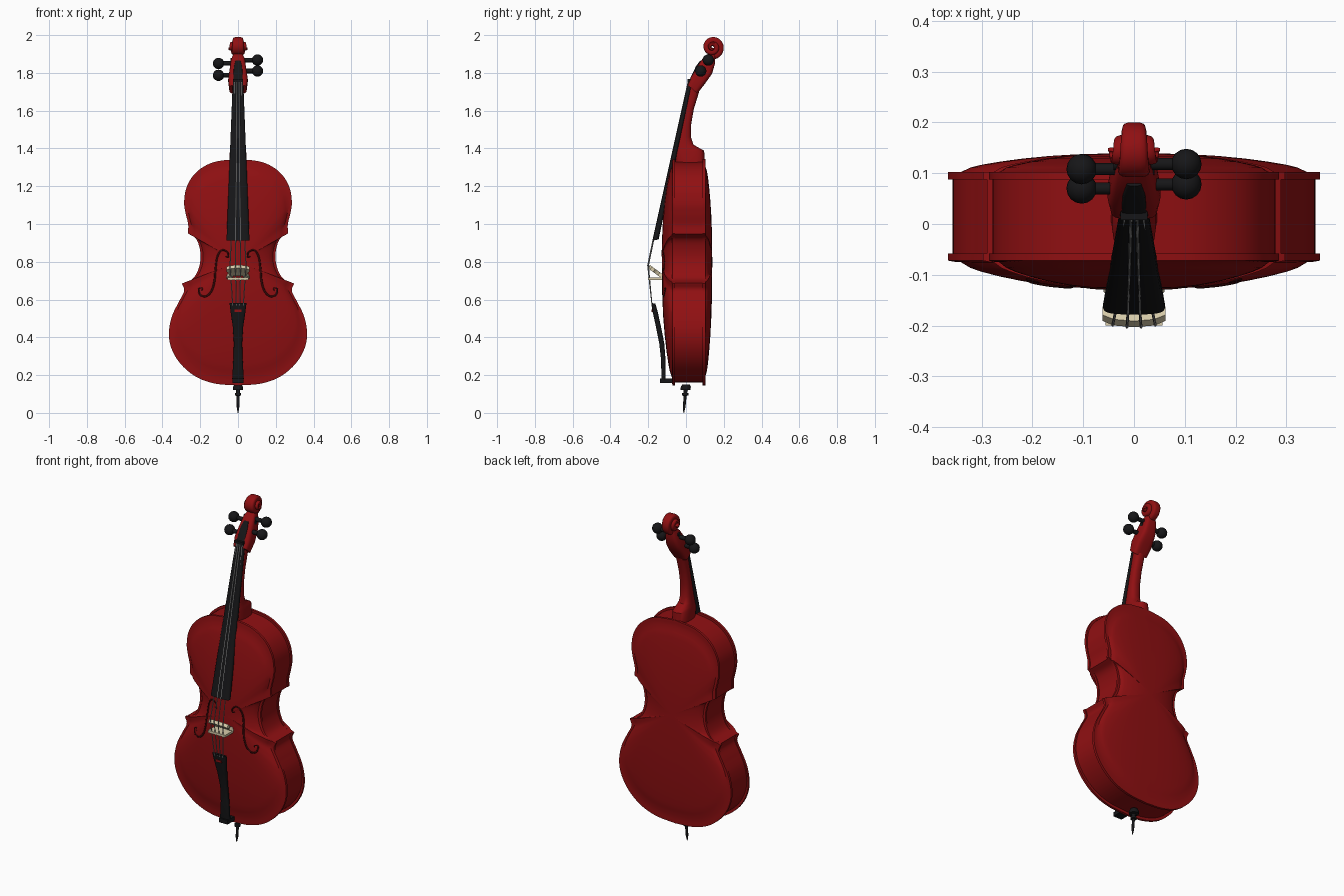
import bpy, bmesh, math
from mathutils import Vector, Matrix
from mathutils.bvhtree import BVHTree

cube = bpy.data.objects.get("Cube")
if cube:
    bpy.data.objects.remove(cube)


def material(name, rgb, rough=0.5):
    m = bpy.data.materials.new(name)
    m.use_nodes = True
    m.diffuse_color = (*rgb, 1)
    node = m.node_tree.nodes["Principled BSDF"]
    node.inputs["Base Color"].default_value = (*rgb, 1)
    node.inputs["Roughness"].default_value = rough
    return m


RED = material("red_varnish", (0.28, 0.005, 0.006))
BLACK = material("ebony_black", (0.008, 0.008, 0.009))
CREAM = material("pale_maple", (0.68, 0.6, 0.4))
STEEL = material("string_grey", (0.3, 0.3, 0.3))
DARK = material("dark_red", (0.035, 0.002, 0.002))


def add(name, bm, mat, angle=40):
    bmesh.ops.recalc_face_normals(bm, faces=bm.faces)
    me = bpy.data.meshes.new(name)
    bm.to_mesh(me)
    bm.free()
    me.materials.append(mat)
    ob = bpy.data.objects.new(name, me)
    bpy.context.collection.objects.link(ob)
    bpy.ops.object.select_all(action="DESELECT")
    ob.select_set(True)
    bpy.context.view_layer.objects.active = ob
    bpy.ops.object.shade_smooth_by_angle(angle=math.radians(angle))
    return ob


def bridge_rings(bm, rings):
    for a, b in zip(rings, rings[1:]):
        n = len(a)
        for i in range(n):
            bm.faces.new((a[i], a[(i + 1) % n], b[(i + 1) % n], b[i]))


def loft(name, sections, mat, power=1.0, n=20, angle=40):
    """Sections are front y, front z, back y, back z, half width."""
    bm = bmesh.new()
    rings = []
    for fy, fz, by, bz, w in sections:
        front, back = Vector((0, fy, fz)), Vector((0, by, bz))
        ring = []
        for i in range(n):
            a = math.tau * (i + 0.5) / n
            c, s = math.cos(a), math.sin(a)
            c = math.copysign(abs(c) ** power, c)
            s = math.copysign(abs(s) ** power, s)
            p = (front + back) / 2 + (front - back) / 2 * c
            p.x = w * s
            ring.append(bm.verts.new(p))
        rings.append(ring)
    bridge_rings(bm, rings)
    bm.faces.new(rings[0])
    bm.faces.new(rings[-1])
    return add(name, bm, mat, angle)


def box(name, lo, hi, mat):
    lo, hi = Vector(lo), Vector(hi)
    bm = bmesh.new()
    bmesh.ops.create_cube(bm, size=1, matrix=Matrix.Translation((lo + hi) / 2)
                          @ Matrix.Diagonal((*(hi - lo), 1)))
    return add(name, bm, mat)


def smooth_path(pts, steps=6):
    """Catmull-Rom through the points."""
    p = [Vector(q) for q in pts]
    p = [2 * p[0] - p[1]] + p + [2 * p[-1] - p[-2]]
    out = []
    for a, b, c, d in zip(p, p[1:], p[2:], p[3:]):
        for k in range(steps):
            t = k / steps
            out.append(0.5 * (2 * b + (c - a) * t + (2 * a - 5 * b + 4 * c - d) * t * t
                              + (3 * b - a - 3 * c + d) * t ** 3))
    return out + [p[-2]]


def tube(name, pts, radius, mat, taper=None):
    cu = bpy.data.curves.new(name, "CURVE")
    cu.dimensions = "3D"
    cu.bevel_depth = radius
    cu.bevel_resolution = 1
    cu.use_fill_caps = True
    sp = cu.splines.new("POLY")
    sp.points.add(len(pts) - 1)
    for i, q in enumerate(pts):
        sp.points[i].co = (*q, 1)
        sp.points[i].radius = taper(i / (len(pts) - 1)) if taper else 1
    cu.materials.append(mat)
    ob = bpy.data.objects.new(name, cu)
    bpy.context.collection.objects.link(ob)


# Body: outline in three bouts with sharp corners between them
lower = [(0, .145), (.12, .155), (.22, .19), (.3, .255), (.35, .335), (.366, .42),
         (.35, .51), (.315, .585), (.285, .645), (.297, .685)]
waist = [(.297, .685), (.24, .71), (.21, .76), (.198, .82), (.205, .88), (.225, .925), (.265, .95)]
upper = [(.265, .95), (.264, 1.0), (.278, 1.06), (.285, 1.12), (.27, 1.2), (.22, 1.275),
         (.13, 1.327), (0, 1.345)]
half = smooth_path(lower)[:-1] + smooth_path(waist)[:-1] + smooth_path(upper)
outline = half + [Vector((-p.x, p.y)) for p in half[-2:0:-1]]
MID = 0.8
FRONT, BACK = -0.072, 0.102


def arch(s, height):
    return height * (1 - s ** 2.5) - 0.006 * max(0, 1 - abs(s - 0.93) / 0.06)


steps = [.04, .15, .3, .45, .6, .72, .82, .88, .93, .97, 1]
layers = [(s, FRONT - arch(s, .056)) for s in steps]
layers += [(1, FRONT + .014), (.975, FRONT + .014), (.975, BACK - .014), (1, BACK - .014)]
layers += [(s, BACK + arch(s, .037)) for s in reversed(steps)]
bm = bmesh.new()
rings = [[bm.verts.new((p.x * s, y, MID + (p.y - MID) * s)) for p in outline] for s, y in layers]
bridge_rings(bm, rings)
bm.faces.new(rings[0])
bm.faces.new(rings[-1])
bmesh.ops.recalc_face_normals(bm, faces=bm.faces)
surface = BVHTree.FromBMesh(bm)
add("body", bm, RED, 35)

# Sound holes laid along the arched front
hole = [(.066, .83), (.052, .822), (.055, .85), (.085, .862), (.108, .83), (.118, .77), (.124, .7),
        (.14, .645), (.17, .617), (.2, .625), (.208, .655), (.19, .66), (.19, .645)]
for side, tag in ((1, "left"), (-1, "right")):
    path = []
    for p in smooth_path(hole, 4):
        hit = surface.ray_cast(Vector((side * p.x, -1, p.y)), Vector((0, 1, 0)))[0]
        path.append(hit + Vector((0, .002, 0)))
    tube(tag + "_sound_hole", path, .0045, DARK, lambda t: .7 + .6 * math.sin(math.pi * t))

# Neck, heel and pegbox
loft("neck", [(-.05, 1.3, .1, 1.32, .046), (-.068, 1.375, .097, 1.388, .044),
              (-.062, 1.4, .075, 1.4, .04), (-.055, 1.425, .04, 1.42, .036),
              (-.045, 1.46, .027, 1.46, .033), (-.03, 1.53, .028, 1.53, .031),
              (-.01, 1.62, .042, 1.61, .03), (.014, 1.73, .07, 1.7, .03)], RED, .8)
loft("pegbox", [(.01, 1.735, .06, 1.69, .046), (.028, 1.78, .1, 1.742, .052),
                (.06, 1.835, .138, 1.795, .044), (.093, 1.883, .154, 1.85, .036),
                (.115, 1.9, .155, 1.89, .026)], RED, .5, 24)
loft("pegbox_opening", [(.018, 1.762, .035, 1.755, .026), (.052, 1.834, .07, 1.822, .022),
                        (.075, 1.865, .09, 1.858, .014)], BLACK, .4)

# Scroll: a spiral that widens towards its eye
spiral = []
for i in range(61):
    t = i / 60
    a = -math.pi / 2 + t * 2.15 * math.tau
    r = .066 * (1 - t) + .014 * t
    c, s = math.cos(a), math.sin(a)
    spiral.append((.14 + .2 * r * c, 1.936 + .2 * r * s, .14 + r * c, 1.936 + r * s, .02 + .032 * t))
loft("scroll", spiral, RED, .5, 16)

# Pegs
for tag, side, y, z in (("lower_left", 1, .078, 1.81), ("lower_right", -1, .07, 1.787),
                        ("upper_left", 1, .118, 1.868), ("upper_right", -1, .108, 1.85)):
    bm = bmesh.new()
    turn = Matrix.Translation((side * .025, y, z)) @ Matrix.Rotation(math.pi / 2, 4, "Y")
    bmesh.ops.create_cone(bm, cap_ends=True, segments=12, radius1=.012, radius2=.012,
                          depth=.13, matrix=turn)
    bmesh.ops.create_uvsphere(bm, u_segments=16, v_segments=10, radius=.03,
                              matrix=Matrix.Translation((side * .103, y, z)))
    add(tag + "_peg", bm, BLACK)

# Fingerboard and nut
loft("fingerboard", [(-.178, .912, -.145, .918, .061), (.013, 1.757, .035, 1.752, .028)], BLACK, .6, 24)
box("nut", (-.027, .008, 1.752), (.027, .034, 1.768), BLACK)

# Tailpiece, its slot, and the saddle
loft("tailpiece", [(-.184, .582, -.162, .578, .045), (-.178, .54, -.15, .537, .04),
                   (-.16, .46, -.132, .455, .028), (-.142, .37, -.115, .368, .022),
                   (-.132, .28, -.108, .28, .025), (-.13, .18, -.108, .18, .031),
                   (-.125, .163, -.11, .163, .026)], BLACK, .6)
box("tailpiece_slot", (-.018, -.183, .535), (.018, -.177, .548), RED)
box("saddle", (-.028, -.138, .158), (.028, -.07, .182), BLACK)

# Bridge: arched plate leaning forward, with a flat foot behind it
shape = [(0, .3), (.025, .3), (.035, 0), (.06, 0), (.06, .15), (.046, .35), (.05, .55),
         (.062, .65), (.062, .85), (.04, .96), (0, 1)]
shape += [(-x, t) for x, t in shape[-2:0:-1]]
foot, top = Vector((0, -.115, .715)), Vector((0, -.197, .775))
normal = Vector((0, .6, .8))
bm = bmesh.new()
face = bm.faces.new([bm.verts.new(foot.lerp(top, t) + Vector((x, 0, 0)) - normal * .01)
                     for x, t in shape])
new = bmesh.ops.extrude_face_region(bm, geom=[face])["geom"]
bmesh.ops.translate(bm, vec=normal * .02, verts=[v for v in new if isinstance(v, bmesh.types.BMVert)])
add("bridge", bm, CREAM)
box("bridge_foot", (-.056, -.2, .703), (.056, -.115, .717), CREAM)

# Strings
for i, k in enumerate((-1, -.33, .33, 1)):
    sag = .006 * abs(k)
    tube("string_%d" % (i + 1),
         [(k * .018, .012 + sag, 1.765), (k * .036, -.177 + sag, .915), (k * .042, -.205 + sag, .78),
          (k * .028, -.18, .57)], .0028, STEEL)

# Endpin with collar and stop ring
pin = [(0, .002), (.03, .007), (.09, .008), (.092, .017), (.104, .017), (.106, .01),
       (.12, .012), (.122, .027), (.138, .027), (.15, .02)]
loft("endpin", [(-.012 + .08 * z - r, z, -.012 + .08 * z + r, z, r) for z, r in pin], BLACK, 1, 16)
